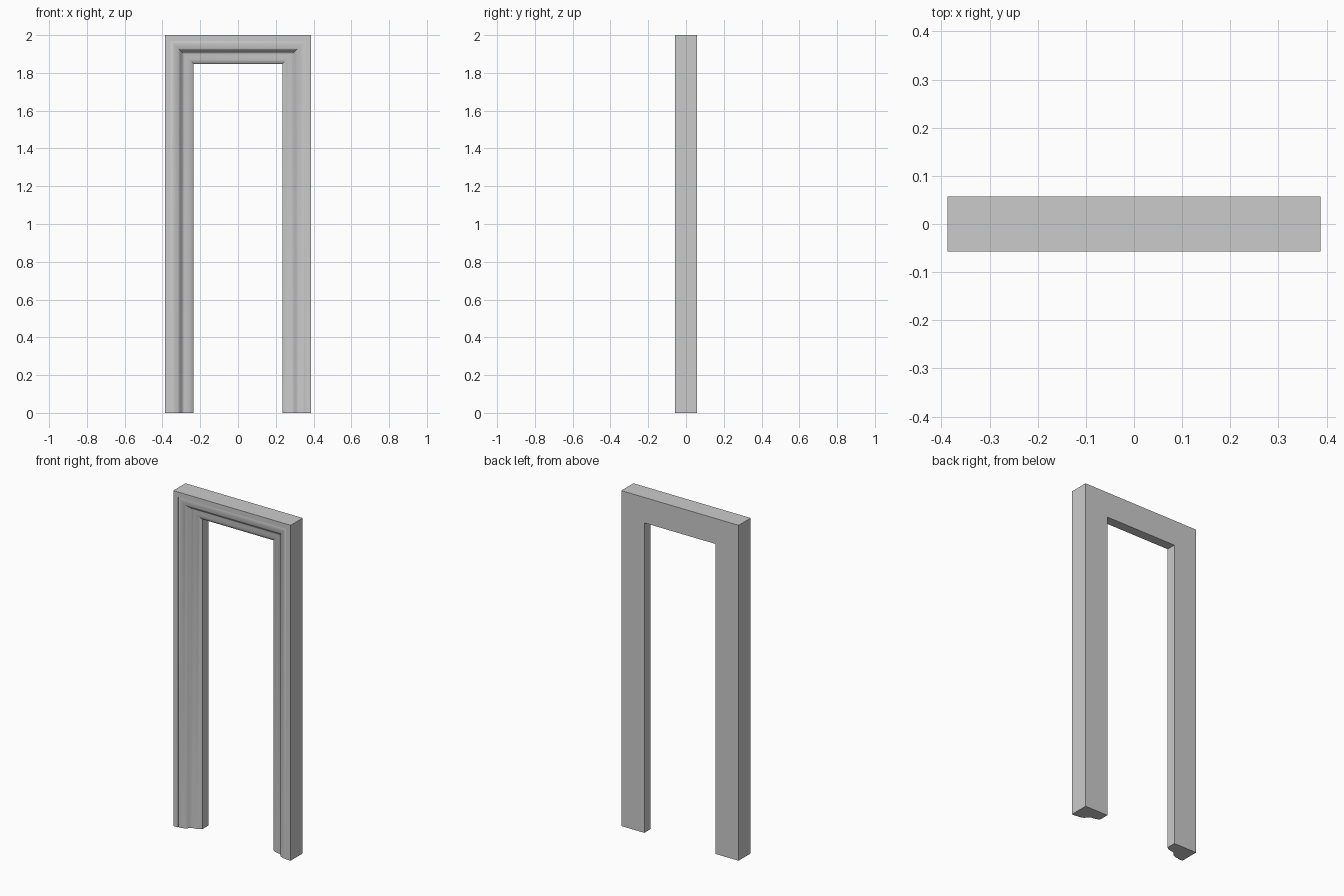
import bpy, bmesh, math

if "Cube" in bpy.data.objects:
    bpy.data.objects.remove(bpy.data.objects["Cube"])

HALF_W, HEIGHT, HALF_D, BAND = 0.387, 2.0, 0.057, 0.152

# Moulding cross-section: (inset from outer edge, depth behind front face)
profile = [(0, 0), (0.030, 0), (0.030, 0.006), (0.036, 0.004), (0.046, 0.004),
           (0.056, 0.006), (0.066, 0.010)]
# Steep ogee down to the inner band
for i in range(1, 9):
    t = i / 8
    profile.append((0.066 + 0.036 * t, 0.010 + 0.029 * (0.5 - 0.5 * math.cos(math.pi * t))))
# Shallow rounded inner band, then the flat back
profile += [(0.118, 0.041), (0.132, 0.045), (0.144, 0.050), (BAND, 0.057),
            (BAND, 2 * HALF_D), (0, 2 * HALF_D)]

# Sweep up one jamb, across the head and down the other with mitred corners
stations = [lambda a: (-HALF_W + a, 0), lambda a: (-HALF_W + a, HEIGHT - a),
            lambda a: (HALF_W - a, HEIGHT - a), lambda a: (HALF_W - a, 0)]
bm = bmesh.new()
rings = []
for place in stations:
    ring = []
    for a, d in profile:
        x, z = place(a)
        ring.append(bm.verts.new((x, -HALF_D + d, z)))
    rings.append(ring)
n = len(profile)
for r0, r1 in zip(rings, rings[1:]):
    for i in range(n):
        j = (i + 1) % n
        bm.faces.new((r0[i], r0[j], r1[j], r1[i]))

# Feet of the two jambs
bm.faces.new(rings[0])
bm.faces.new(rings[-1])
bmesh.ops.recalc_face_normals(bm, faces=bm.faces)

mesh = bpy.data.meshes.new("door_frame")
bm.to_mesh(mesh)
bm.free()
frame = bpy.data.objects.new("door_frame", mesh)
bpy.context.collection.objects.link(frame)
bpy.context.view_layer.objects.active = frame
frame.select_set(True)
bpy.ops.object.shade_smooth_by_angle(angle=math.radians(30))
